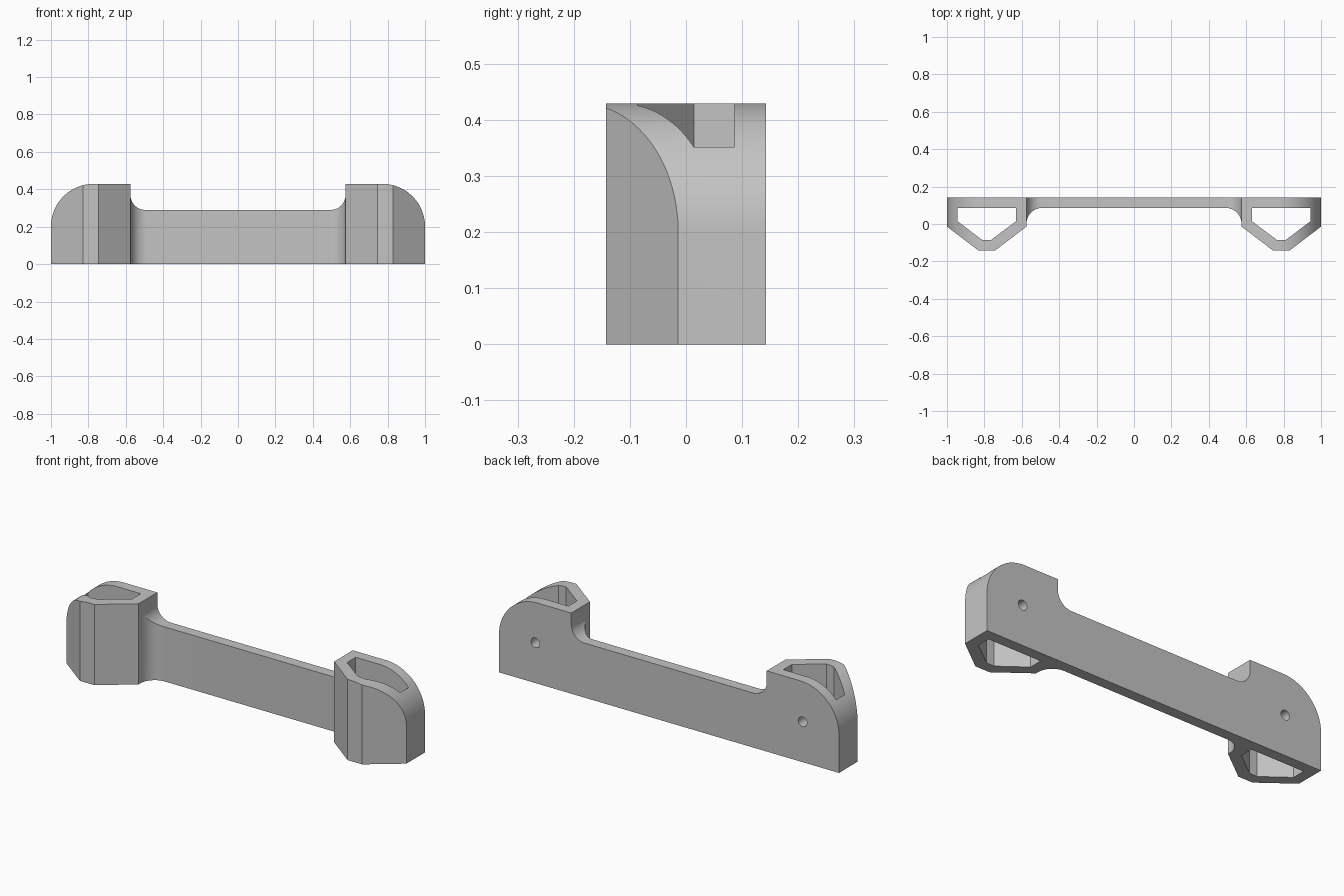
import bpy, bmesh, math
from mathutils import Vector

if "Cube" in bpy.data.objects:
    bpy.data.objects.remove(bpy.data.objects["Cube"], do_unlink=True)

grey = bpy.data.materials.new("plain grey")
grey.use_nodes = True
grey.diffuse_color = (0.55, 0.55, 0.55, 1)
grey.node_tree.nodes["Principled BSDF"].inputs["Base Color"].default_value = grey.diffuse_color

HEIGHT, BACK, WALL = 0.429, 0.143, 0.086
INNER = -0.575          # inner side of the right pod


def arc(cx, cy, r, start, end, steps=20):
    angles = [math.radians(start + (end - start) * i / steps) for i in range(steps + 1)]
    return [(round(cx + r * math.cos(a), 4), round(cy + r * math.sin(a), 4)) for a in angles]


def mirrored(half):
    return half + [(-x, y) for x, y in reversed(half)]


def prism(name, points, axis, low, high):
    """Extrude a closed outline along y or z."""
    bm = bmesh.new()
    place = (lambda p: (p[0], low, p[1])) if axis == "y" else (lambda p: (p[0], p[1], low))
    face = bm.faces.new([bm.verts.new(place(p)) for p in points])
    result = bmesh.ops.extrude_face_region(bm, geom=[face])
    shift = Vector((0, high - low, 0)) if axis == "y" else Vector((0, 0, high - low))
    verts = [g for g in result["geom"] if isinstance(g, bmesh.types.BMVert)]
    bmesh.ops.translate(bm, verts=verts, vec=shift)
    bmesh.ops.recalc_face_normals(bm, faces=bm.faces)
    mesh = bpy.data.meshes.new(name)
    bm.to_mesh(mesh)
    bm.free()
    mesh.materials.append(grey)
    obj = bpy.data.objects.new(name, mesh)
    bpy.context.collection.objects.link(obj)
    return obj


def combine(target, tool, operation):
    tool.hide_render = True
    mod = target.modifiers.new(operation.lower(), "BOOLEAN")
    mod.operation, mod.solver, mod.object = operation, "EXACT", tool
    bpy.context.view_layer.objects.active = target
    bpy.ops.object.modifier_apply(modifier=mod.name)
    bpy.data.objects.remove(tool, do_unlink=True)


# Plan outline: two tapered pods joined by a filleted bar
plan = mirrored([(-1, BACK), (-1, -0.014), (-0.83, -BACK), (-0.745, -BACK), (INNER, -0.014)]
                + arc(INNER + 0.085, WALL - 0.085, 0.085, 180, 90))
bracket = prism("bracket", plan, "z", 0, 0.6)

# Front outline: rounded outer shoulders and a lowered middle
front = mirrored([(-1, -0.1)] + arc(-0.772, HEIGHT - 0.228, 0.228, 180, 90, 32)
                 + [(INNER, HEIGHT)] + arc(INNER + 0.08, 0.37, 0.08, 180, 270))
combine(bracket, prism("front_outline", front, "y", -0.3, 0.3), "INTERSECT")

# Hollow pods, each with a screw hole through the back wall
pocket = [(-0.943, WALL), (-0.943, 0.014), (-0.81, -0.086),
          (-0.765, -0.086), (-0.632, 0.014), (-0.632, WALL)]
for side in (1, -1):
    outline = [(side * x, y) for x, y in pocket]
    combine(bracket, prism("pocket", outline, "z", -0.1, 0.7), "DIFFERENCE")
    hole = arc(side * 0.786, HEIGHT / 2, 0.026, 0, 360, 24)[:-1]
    combine(bracket, prism("screw_hole", hole, "y", 0.05, 0.2), "DIFFERENCE")

bpy.ops.object.select_all(action="DESELECT")
bracket.select_set(True)
bpy.context.view_layer.objects.active = bracket
bpy.ops.object.shade_smooth_by_angle(angle=math.radians(25))
